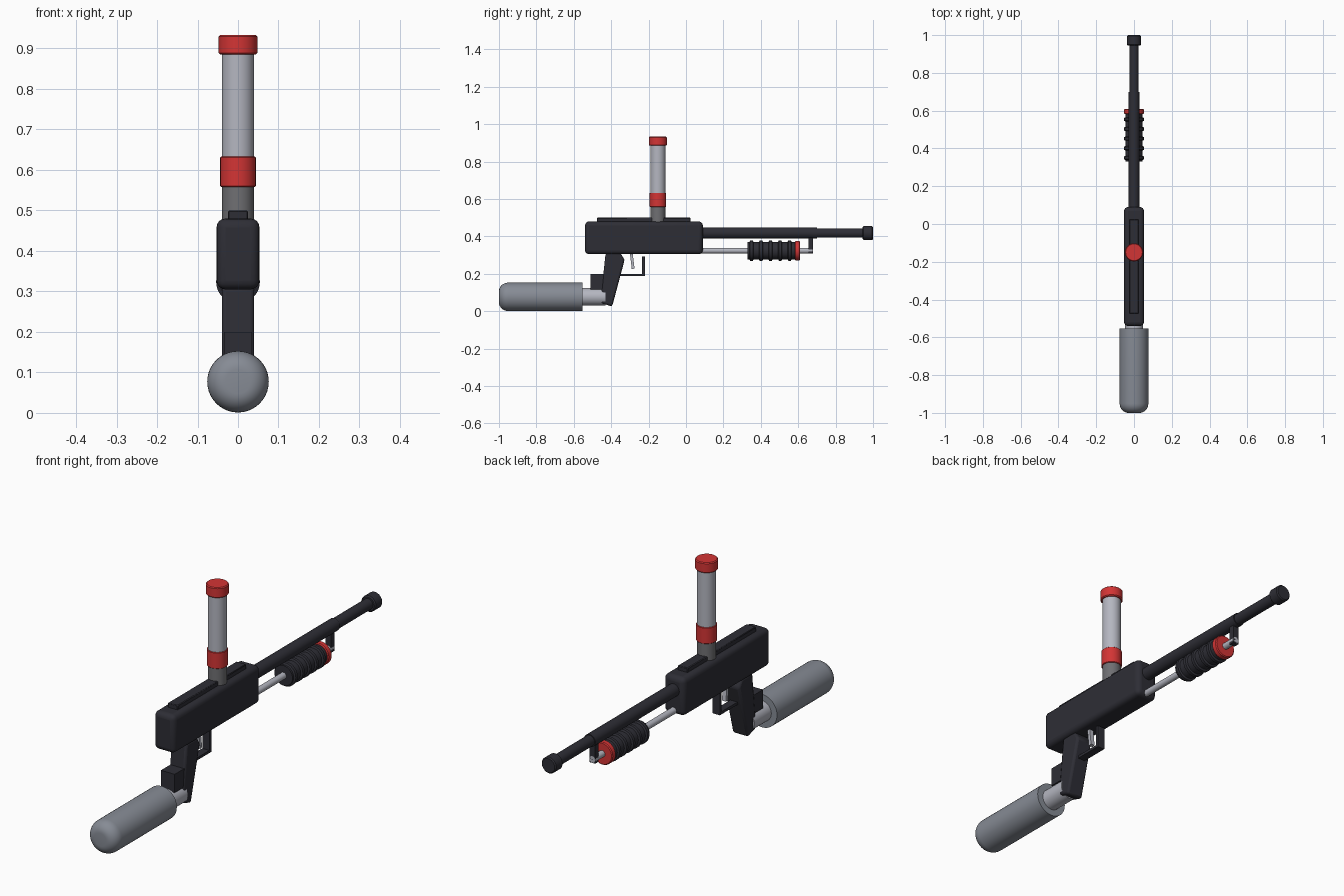
import bpy, bmesh, math
from mathutils import Vector

cube = bpy.data.objects.get("Cube")
if cube:
    bpy.data.objects.remove(cube, do_unlink=True)


def material(name, r, g, b):
    m = bpy.data.materials.new(name)
    m.use_nodes = True
    m.diffuse_color = (r, g, b, 1)
    m.node_tree.nodes["Principled BSDF"].inputs["Base Color"].default_value = (r, g, b, 1)
    return m


DARK = material("dark plastic", 0.027, 0.027, 0.036)
RED = material("red", 0.65, 0.035, 0.035)
PALE = material("pale tube", 0.46, 0.47, 0.53)
STEEL = material("tank steel", 0.24, 0.26, 0.3)
GREY = material("neck grey", 0.16, 0.16, 0.17)


def finish(name, bm, mat, bevel=0, segments=3):
    bmesh.ops.recalc_face_normals(bm, faces=bm.faces)
    mesh = bpy.data.meshes.new(name)
    bm.to_mesh(mesh)
    bm.free()
    mesh.materials.append(mat)
    ob = bpy.data.objects.new(name, mesh)
    bpy.context.collection.objects.link(ob)
    if bevel:
        mod = ob.modifiers.new("rounded edges", "BEVEL")
        mod.width, mod.segments = bevel, segments
        mod.limit_method = "ANGLE"
    bpy.ops.object.select_all(action="DESELECT")
    ob.select_set(True)
    bpy.context.view_layer.objects.active = ob
    bpy.ops.object.shade_smooth_by_angle(angle=math.radians(35))
    return ob


def plate(name, outline, half, mat, bevel=0, segments=3):
    """Side outline of (y, z) points, extruded across x."""
    bm = bmesh.new()
    face = bm.faces.new([bm.verts.new((-half, y, z)) for y, z in outline])
    out = bmesh.ops.extrude_face_region(bm, geom=[face])["geom"]
    moved = [v for v in out if isinstance(v, bmesh.types.BMVert)]
    bmesh.ops.translate(bm, verts=moved, vec=(2 * half, 0, 0))
    return finish(name, bm, mat, bevel, segments)


def box(name, y0, y1, z0, z1, half, mat, bevel=0, segments=3):
    return plate(name, [(y0, z0), (y1, z0), (y1, z1), (y0, z1)], half, mat, bevel, segments)


def lathe(name, profile, mat, z=None, y=None, sides=32):
    """Turn (along, radius) points about a line along y at height z, or along z at y."""
    bm = bmesh.new()
    rings = []
    for along, r in profile:
        ring = []
        for i in range(sides):
            a = 2 * math.pi * i / sides
            u, v = r * math.cos(a), r * math.sin(a)
            ring.append(bm.verts.new((u, along, z + v) if y is None else (u, y + v, along)))
        rings.append(ring)
    for a, b in zip(rings, rings[1:]):
        for i in range(sides):
            j = (i + 1) % sides
            bm.faces.new((a[i], a[j], b[j], b[i]))
    bm.faces.new(rings[0])
    bm.faces.new(rings[-1])
    return finish(name, bm, mat)


def rod(name, a, b, r, mat, soft=0.0, **axis):
    """Cylinder with slightly softened rims."""
    points = [(a, r), (b, r)]
    if soft:
        points = [(a, r - soft), (a + soft, r), (b - soft, r), (b, r - soft)]
    return lathe(name, points, mat, **axis)


# Receiver and top rail
box("receiver", -0.54, 0.09, 0.305, 0.48, 0.053, DARK, 0.022, 4)
box("top_rail", -0.475, 0.025, 0.47, 0.5, 0.025, DARK, 0.003, 1)

# Barrel
BARREL = 0.418
rod("rear_barrel", 0.07, 0.7, 0.029, DARK, z=BARREL)
rod("front_barrel", 0.69, 0.96, 0.025, DARK, z=BARREL)
rod("muzzle", 0.945, 1.0, 0.037, DARK, 0.005, z=BARREL)

# Pump handle on its guide rod
PUMP = 0.324
rod("guide_rod", 0.07, 0.68, 0.015, PALE, z=PUMP)
grip = [(0.33, 0.046)]
for k in range(5):
    c = 0.35 + k * 0.051
    grip += [(c - 0.011, 0.046), (c - 0.007, 0.054), (c + 0.007, 0.054), (c + 0.011, 0.046)]
lathe("pump_handle", grip + [(0.585, 0.046)], DARK, z=PUMP)
rod("pump_ring", 0.582, 0.61, 0.052, RED, 0.004, z=PUMP)
box("rod_bracket", 0.655, 0.68, 0.308, 0.4, 0.014, DARK)

# Upright feed tube
FEED = -0.15
rod("feed_neck", 0.46, 0.57, 0.04, GREY, y=FEED)
rod("feed_collar", 0.558, 0.633, 0.044, RED, 0.002, y=FEED)
rod("feed_tube", 0.63, 0.89, 0.04, PALE, y=FEED)
rod("feed_cap", 0.885, 0.933, 0.048, RED, 0.004, y=FEED)

# Pistol grip, trigger and guard
plate("pistol_grip", [(-0.43, 0.31), (-0.35, 0.31), (-0.328, 0.275), (-0.395, 0.025), (-0.458, 0.045)],
      0.04, DARK, 0.01, 2)
plate("trigger", [(-0.3, 0.31), (-0.285, 0.31), (-0.275, 0.228), (-0.29, 0.226)], 0.01, PALE)
box("guard_bottom", -0.38, -0.22, 0.188, 0.2, 0.018, DARK)
box("guard_front", -0.234, -0.22, 0.188, 0.292, 0.018, DARK)

# Gas tank, its neck and the valve block
TANK = 0.077
tank = [(-0.95 - 0.05 * math.cos(t), 0.03 + 0.046 * math.sin(t))
        for t in (math.pi / 2 * i / 8 for i in range(9))]
lathe("gas_tank", tank + [(-0.553, 0.076)], STEEL, z=TANK, sides=40)
rod("tank_neck", -0.56, -0.43, 0.047, PALE, z=TANK)
box("valve_block", -0.51, -0.43, 0.115, 0.2, 0.035, DARK)
